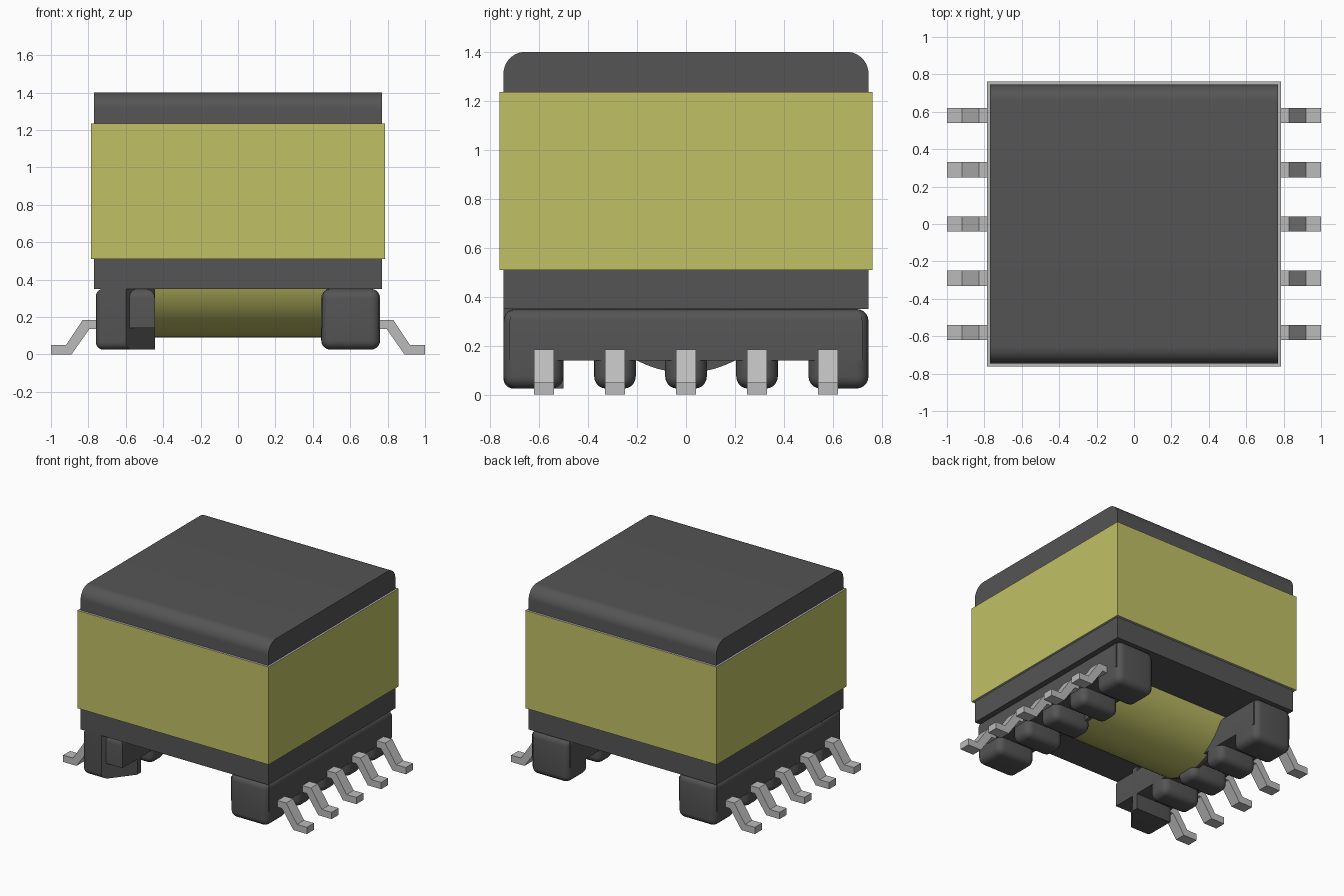
import bpy, bmesh, math

cube = bpy.data.objects.get("Cube")
if cube:
    bpy.data.objects.remove(cube, do_unlink=True)


def material(name, rgb):
    m = bpy.data.materials.new(name)
    m.use_nodes = True
    m.diffuse_color = (*rgb, 1)
    bsdf = m.node_tree.nodes["Principled BSDF"]
    bsdf.inputs["Base Color"].default_value = (*rgb, 1)
    bsdf.inputs["Roughness"].default_value = 0.6
    return m


DARK = material("dark grey", (0.09, 0.09, 0.09))
TAPE = material("yellow tape", (0.53, 0.53, 0.133))
METAL = material("pin metal", (0.5, 0.5, 0.5))


def prism(name, profile, place, direction, mats, bevel=0.0, pick=None, segments=5):
    """Extrude a closed 2D profile; place maps (a, b) to 3D; bevel the edges chosen by pick."""
    bm = bmesh.new()
    face = bm.faces.new([bm.verts.new(place(a, b)) for a, b in profile])
    ext = bmesh.ops.extrude_face_region(bm, geom=[face])["geom"]
    bmesh.ops.translate(bm, vec=direction, verts=[g for g in ext if isinstance(g, bmesh.types.BMVert)])
    bmesh.ops.recalc_face_normals(bm, faces=bm.faces[:])
    if bevel:
        edges = [e for e in bm.edges if pick is None or pick(e)]
        bmesh.ops.bevel(bm, geom=edges, offset=bevel, segments=segments, profile=0.5,
                        affect='EDGES', clamp_overlap=True)
    mesh = bpy.data.meshes.new(name)
    bm.to_mesh(mesh)
    bm.free()
    for m in mats:
        mesh.materials.append(m)
    ob = bpy.data.objects.new(name, mesh)
    bpy.context.collection.objects.link(ob)
    bpy.context.view_layer.objects.active = ob
    bpy.ops.object.select_all(action='DESELECT')
    ob.select_set(True)
    bpy.ops.object.shade_smooth_by_angle(angle=math.radians(30))
    return ob


def box(name, x0, x1, y0, y1, z0, z1, mats, **kw):
    return prism(name, [(x0, y0), (x1, y0), (x1, y1), (x0, y1)],
                 lambda a, b: (a, b, z0), (0, 0, z1 - z0), mats, **kw)


# Core block, rounded along the front and back top edges
def top_long_edge(e):
    a, b = e.verts
    return min(a.co.z, b.co.z) > 1.39 and abs(a.co.x - b.co.x) > 1


box("core", -0.77, 0.77, -0.745, 0.745, 0.35, 1.40, [DARK],
    bevel=0.09, pick=top_long_edge, segments=10)

# Tape band around the core, with grey cut edges above and below
tape = box("tape_band", -0.785, 0.785, -0.762, 0.762, 0.51, 1.235, [TAPE, METAL])
for p in tape.data.polygons:
    p.material_index = 1 if abs(p.normal.z) > 0.5 else 0


# Winding and its dark end flanges, lying along x
def disc(name, x0, x1, r, mat):
    ring = [(r * math.cos(i * math.tau / 96), r * math.sin(i * math.tau / 96)) for i in range(96)]
    return prism(name, ring, lambda a, b: (x0, a, 0.515 + b), (x1 - x0, 0, 0), [mat])


disc("winding", -0.47, 0.47, 0.425, TAPE)

# Gull-wing pin profile
PIN = [(0.70, 0.135), (0.795, 0.135), (0.89, 0.0), (1.0, 0.0),
       (1.0, 0.05), (0.92, 0.05), (0.83, 0.185), (0.70, 0.185)]
PITCH = 0.29

for s, side in ((1, "left"), (-1, "right")):
    xa, xb = sorted((s * 0.445, s * 0.76))
    disc(side + "_flange", *sorted((s * 0.47, s * 0.50)), 0.425, DARK)
    # Rail with its feet
    box(side + "_rail", xa, xb, -0.72, 0.72, 0.14, 0.35, [DARK],
        bevel=0.05, pick=lambda e: min(v.co.z for v in e.verts) > 0.34)
    for i in (-1, 0, 1):
        y = i * PITCH
        box(f"{side}_foot_{i + 2}", xa, xb - s * 0.0, y - 0.085, y + 0.085, 0.025, 0.33, [DARK], bevel=0.05)
    for t, end in ((1, "back"), (-1, "front")):
        ya, yb = sorted((t * 0.5, t * 0.745))
        name = f"{side}_{end}_corner_foot"
        if s < 0 and t < 0:
            # Cut corner marking the first pin
            outline = [(xa, ya), (-0.60, ya), (xb, ya + 0.2), (xb, yb), (xa, yb)]
            prism(name, outline, lambda a, b: (a, b, 0.025), (0, 0, 0.325), [DARK], bevel=0.04,
                  pick=lambda e: all(v.co.x < -0.7 for v in e.verts) or
                  (all(v.co.z < 0.03 for v in e.verts) and all(v.co.x < -0.59 for v in e.verts)))
        else:
            box(name, xa, xb, ya, yb, 0.025, 0.35, [DARK], bevel=0.05)
    # Pins
    for i in range(-2, 3):
        prism(f"{side}_pin_{i + 3}", PIN, lambda a, b: (s * a, i * PITCH - 0.041, b),
              (0, 0.082, 0), [METAL])
